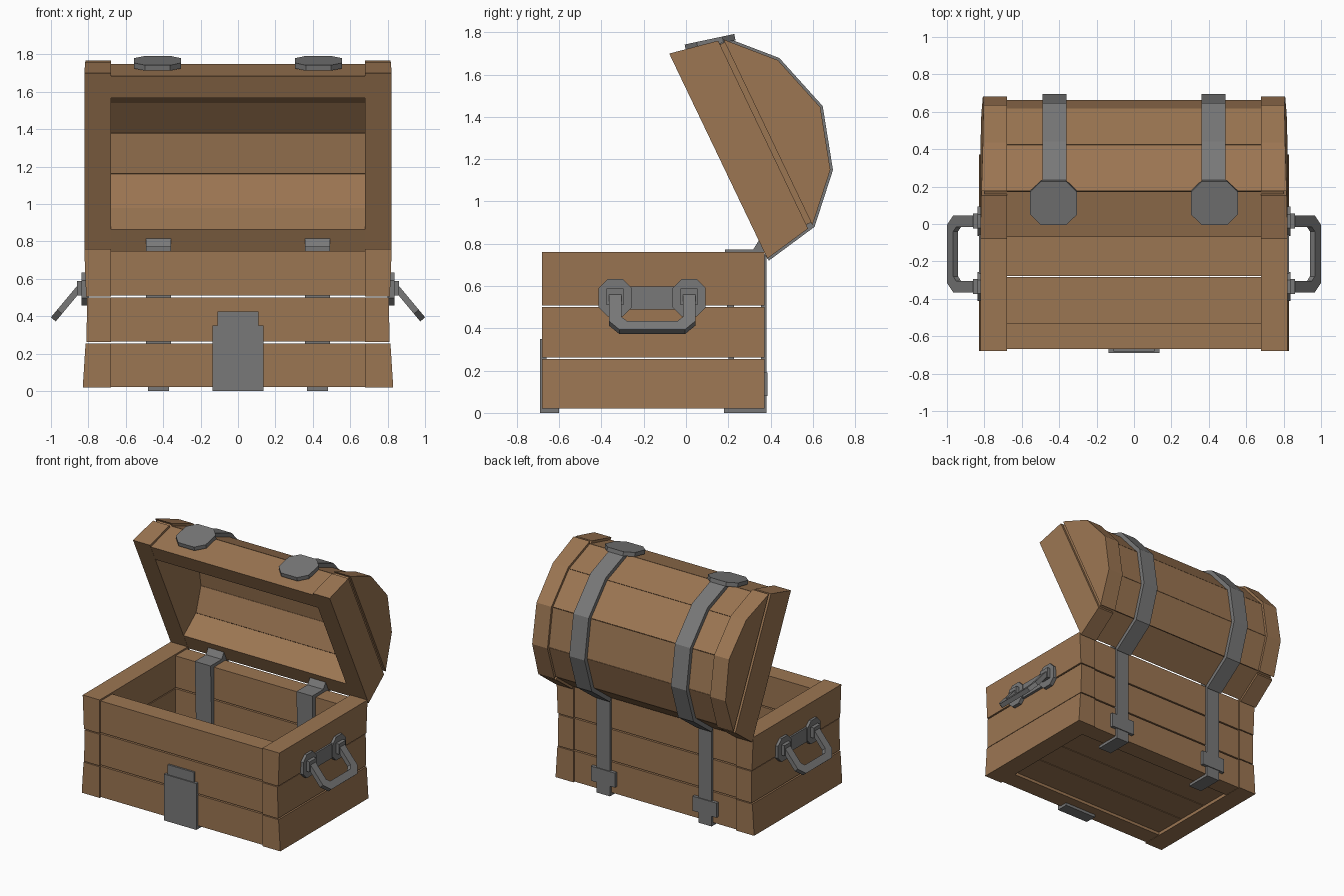
import bpy, bmesh, math
from mathutils import Vector

if "Cube" in bpy.data.objects:
    bpy.data.objects.remove(bpy.data.objects["Cube"])


def material(name, rgb):
    m = bpy.data.materials.new(name)
    m.diffuse_color = (*rgb, 1)
    m.use_nodes = True
    m.node_tree.nodes["Principled BSDF"].inputs["Base Color"].default_value = m.diffuse_color
    return m


WOOD = material("brown wood", (0.33, 0.18, 0.085))
IRON = material("grey iron", (0.19, 0.19, 0.19))


def solid(name, loop_a, loop_b, mat):
    """Closed solid between two matching loops of 3D points."""
    bm = bmesh.new()
    a = [bm.verts.new(p) for p in loop_a]
    b = [bm.verts.new(p) for p in loop_b]
    bm.faces.new(a)
    bm.faces.new(b)
    n = len(a)
    for i in range(n):
        j = (i + 1) % n
        bm.faces.new((a[i], a[j], b[j], b[i]))
    bmesh.ops.recalc_face_normals(bm, faces=bm.faces)
    me = bpy.data.meshes.new(name)
    bm.to_mesh(me)
    bm.free()
    me.materials.append(mat)
    ob = bpy.data.objects.new(name, me)
    bpy.context.collection.objects.link(ob)
    return ob


def prism(name, pts, x0, x1, mat, s=1):
    """(y, z) profile swept along x; x1 may depend on y, z; s mirrors x."""
    end = x1 if callable(x1) else (lambda y, z: x1)
    return solid(name, [(s * x0, y, z) for y, z in pts],
                 [(s * end(y, z), y, z) for y, z in pts], mat)


def box(name, x0, x1, y0, y1, z0, z1, mat, s=1):
    return prism(name, [(y0, z0), (y1, z0), (y1, z1), (y0, z1)], x0, x1, mat, s)


def slab(name, pts, origin, a, b, thick, mat):
    """Flat outline in the plane a, b, thickened along the plane normal."""
    o, a, b = Vector(origin), Vector(a), Vector(b)
    n = a.cross(b).normalized() * thick
    low = [o + a * p + b * q for p, q in pts]
    return solid(name, low, [v + n for v in low], mat)


def octagon(hx, hy, cut):
    return [(-hx, -hy + cut), (-hx + cut, -hy), (hx - cut, -hy), (hx, -hy + cut),
            (hx, hy - cut), (hx - cut, hy), (-hx + cut, hy), (-hx, hy - cut)]


def offset(path, d):
    """Mitred inward offset of an open path."""
    out = []
    for i, p in enumerate(path):
        norms = []
        for j in (i - 1, i):
            if 0 <= j < len(path) - 1:
                t = (Vector(path[j + 1]) - Vector(path[j])).normalized()
                norms.append(Vector((t.y, -t.x)))
        m = sum(norms, Vector((0, 0))).normalized()
        out.append(Vector(p) + m * (d / m.dot(norms[0])))
    return out


# ---- Body: three stacked courses of planks
levels = [(0.02, 0.255, 0.83, 0.815), (0.262, 0.50, 0.81, 0.807),
          (0.507, 0.76, 0.812, 0.822)]
for k, (z0, z1, xa, xb) in enumerate(levels):
    def outer(y, z):
        return xa + (xb - xa) * (z - z0) / (z1 - z0)
    for s in (-1, 1):
        prism(f"body_side_{k}_{s}", [(-0.68, z0), (0.372, z0), (0.372, z1), (-0.68, z1)],
              0.68, outer, WOOD, s)
    top = z1 - 0.012 if k == 2 else z1
    box(f"body_front_plank_{k}", -0.68, 0.68, -0.668, -0.53, z0 + 0.003, top, WOOD)
    box(f"body_back_plank_{k}", -0.68, 0.68, 0.225, 0.362, z0 + 0.003, top, WOOD)
for k in range(3):
    y = -0.529 + k * 0.252
    box(f"floor_plank_{k}", -0.68, 0.68, y, y + 0.246, 0.045, 0.11, WOOD)

# ---- Lid, drawn in its own u (depth), v (height) frame and tipped open
U, V, HINGE = Vector((-0.432, 0.902)), Vector((0.902, 0.432)), Vector((0.385, 0.73))


def tip(pts):
    return [tuple(HINGE + U * u + V * v) for u, v in pts]


def lid_end_x(y, z):
    return 0.822 - 0.04 * max(0, (Vector((y, z)) - HINGE).dot(V) - 0.1)


arch = [(0, 0), (0.05, 0.26), (0.25, 0.45), (0.5375, 0.535),
        (0.825, 0.45), (1.025, 0.26), (1.075, 0)]
for s in (-1, 1):
    prism(f"lid_end_band_{s}", tip([(0, 0), (0.045, 0.235), (1.03, 0.235), (1.075, 0)]),
          0.68, lid_end_x, WOOD, s)
    prism(f"lid_end_groove_{s}", tip([(0.065, 0.235), (0.065, 0.26), (1.01, 0.26), (1.01, 0.235)]),
          0.68, 0.80, WOOD, s)
    prism(f"lid_end_arch_{s}", tip(arch[1:-1]), 0.68, lid_end_x, WOOD, s)

outside, inside = offset(arch, 0.018), offset(arch, 0.15)
for loop in (outside, inside):
    loop[0].y = loop[-1].y = 0
for k in range(len(arch) - 1):
    # each plank stops just short of its neighbours
    g = 0.004
    quad = [outside[k].lerp(outside[k + 1], g), outside[k + 1].lerp(outside[k], g),
            inside[k + 1].lerp(inside[k], g), inside[k].lerp(inside[k + 1], g)]
    prism(f"lid_plank_{k}", tip(quad), -0.68, 0.68, WOOD)

# ---- Iron straps, hinges and feet, one set on each side
strap_path = arch[:-1] + [(1.046, 0.15)]
strap_profile = offset(strap_path, -0.012) + offset(strap_path, 0.022)[::-1]
tilt = math.radians(12)
C = 0.425
for s in (-1, 1):
    prism(f"lid_strap_{s}", tip(strap_profile), C - 0.064, C + 0.064, IRON, s)
    slab(f"lid_strap_end_{s}", octagon(0.125, 0.12, 0.058), (s * 0.43, 0.117, 1.738),
         (1, 0, 0), (0, math.cos(tilt), math.sin(tilt)), 0.03, IRON)
    # back strap folded under the bottom
    prism(f"back_strap_{s}", [(0.355, 0.75), (0.38, 0.75), (0.38, 0), (0.18, 0),
                              (0.18, 0.021), (0.355, 0.021)], C - 0.055, C + 0.055, IRON, s)
    box(f"back_strap_plate_{s}", C - 0.1, C + 0.1, 0.358, 0.386, 0.08, 0.19, IRON, s)
    # hinge strap over the rim, down the inside wall
    prism(f"hinge_strap_{s}", [(0.372, 0.745), (0.372, 0.772), (0.185, 0.772), (0.205, 0.115),
                               (0.227, 0.115), (0.227, 0.745)], C - 0.066, C + 0.066, IRON, s)
    prism(f"hinge_tab_{s}", [(0.372, 0.765), (0.315, 0.768), (0.347, 0.82), (0.358, 0.80)],
          C - 0.066, C + 0.066, IRON, s)

# ---- Front latch plate
box("latch_plate", -0.135, 0.135, -0.69, -0.66, 0, 0.35, IRON)
box("latch_tongue", -0.11, 0.11, -0.682, -0.66, 0.345, 0.425, IRON)
box("latch_foot", -0.135, 0.135, -0.69, -0.6, 0, 0.021, IRON)

# ---- Side handles
grip = [(0, 0.205), (0.19, 0.205), (0.243, 0.155), (0.243, -0.155), (0.19, -0.205),
        (0, -0.205), (0, -0.145), (0.165, -0.145), (0.19, -0.12), (0.19, 0.12),
        (0.165, 0.145), (0, 0.145)]
for s in (-1, 1):
    for k, y in enumerate((-0.335, 0.015)):
        ring = octagon(0.078, 0.088, 0.042)
        prism(f"handle_mount_{s}_{k}", [(y + p, 0.545 + q) for p, q in ring],
              0.80, 0.836, IRON, s)
        box(f"handle_knob_{s}_{k}", 0.82, 0.862, y - 0.04, y + 0.04, 0.51, 0.588, IRON, s)
    box(f"handle_back_plate_{s}", 0.80, 0.828, -0.27, -0.05, 0.488, 0.598, IRON, s)
    out = Vector((s * 0.64, 0, -0.768))
    n = out.cross(Vector((0, 1, 0))).normalized()
    slab(f"handle_grip_{s}", grip, Vector((s * 0.832, -0.16, 0.57)) - n * 0.017,
         out, (0, 1, 0), 0.034, IRON)
